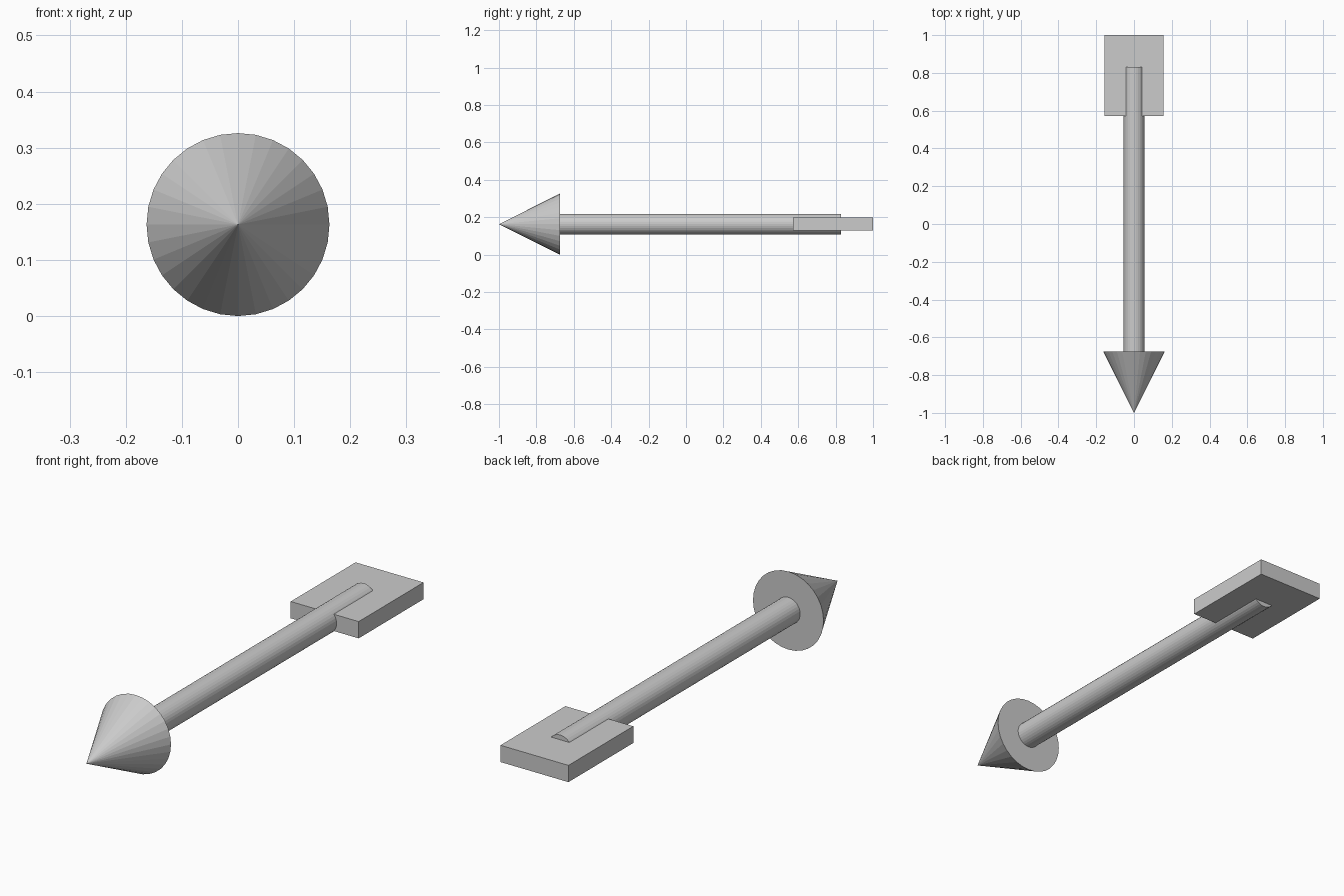
import bpy
from math import pi

if "Cube" in bpy.data.objects:
    bpy.data.objects.remove(bpy.data.objects["Cube"])

R = 0.163          # head radius, also the height of the arrow's axis
BASE_Y = -0.675    # plane where the head meets the shaft
SIDES = 32
ALONG_Y = (pi / 2, 0, 0)

# Pointed head, tip towards the front
bpy.ops.mesh.primitive_cone_add(vertices=SIDES, radius1=R, radius2=0,
                                depth=BASE_Y + 1,
                                location=(0, (BASE_Y - 1) / 2, R), rotation=ALONG_Y)
bpy.context.object.name = "arrow_head"

# Round shaft, running into the tail plate
end_y = 0.83
bpy.ops.mesh.primitive_cylinder_add(vertices=SIDES, radius=0.055,
                                    depth=end_y - BASE_Y,
                                    location=(0, (end_y + BASE_Y) / 2, R),
                                    rotation=ALONG_Y)
bpy.context.object.name = "arrow_shaft"

# Flat tail plate
bpy.ops.mesh.primitive_cube_add(size=1, location=(0, 0.786, R))
tail = bpy.context.object
tail.name = "tail_plate"
tail.scale = (0.314, 0.428, 0.07)
